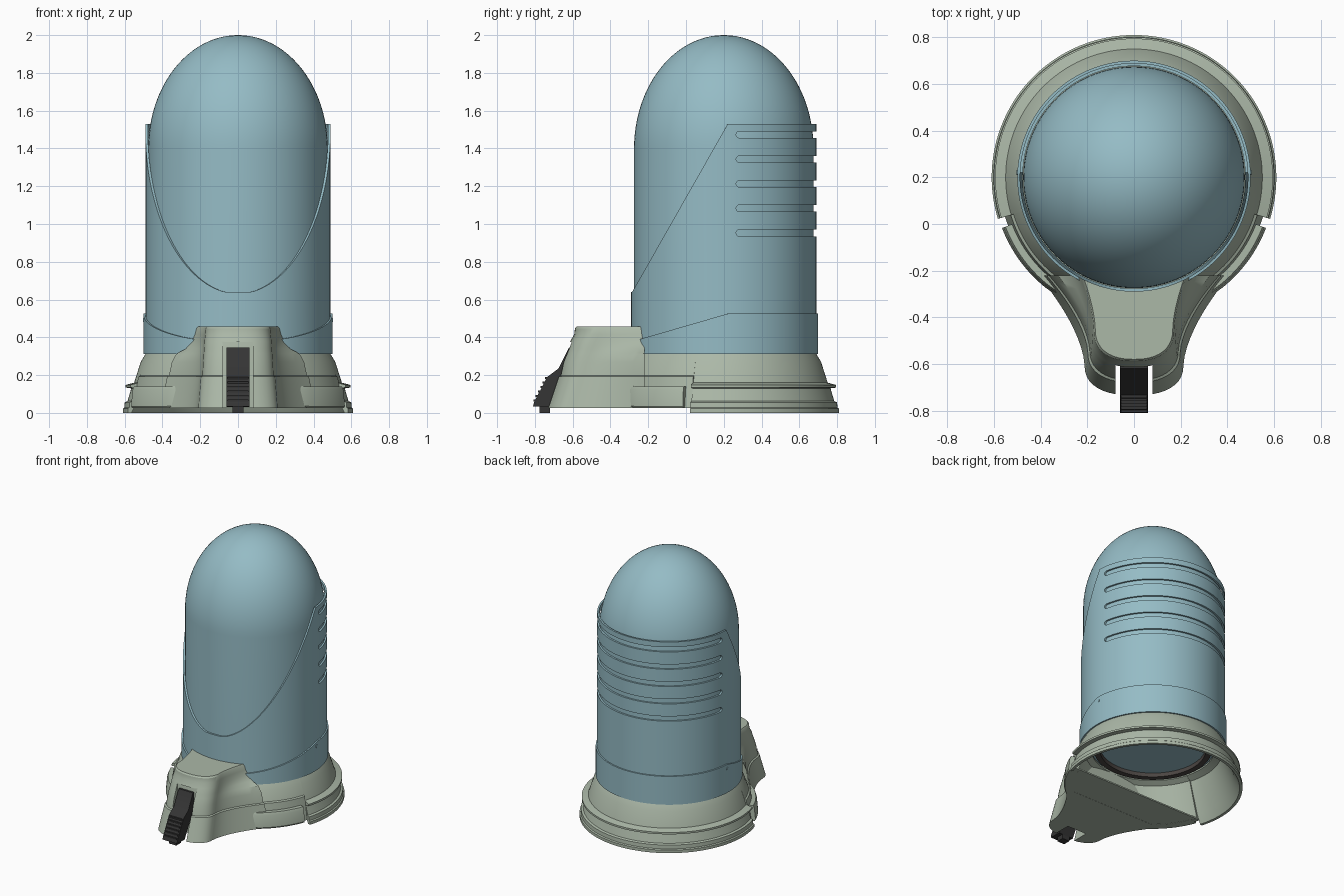
import bpy, bmesh, math
from mathutils import Vector

cube = bpy.data.objects.get("Cube")
if cube:
    bpy.data.objects.remove(cube, do_unlink=True)

AXIS_Y = 0.2  # the round parts share one upright axis


def material(name, rgb):
    m = bpy.data.materials.new(name)
    m.use_nodes = True
    m.diffuse_color = (*rgb, 1)
    m.node_tree.nodes["Principled BSDF"].inputs["Base Color"].default_value = (*rgb, 1)
    return m


BLUE = material("soft blue", (0.30, 0.50, 0.56))
GREEN = material("pale grey green", (0.41, 0.48, 0.39))
BLACK = material("charcoal", (0.035, 0.035, 0.035))
BROWN = material("dark brown grey", (0.07, 0.06, 0.055))


def smooth(ob, angle=30):
    ob.data.shade_smooth()
    ob.data.set_sharp_from_angle(angle=math.radians(angle))


def skin(name, rings, mat, wrap=False):
    """Join closed rings into a solid, capped unless it wraps round."""
    bm = bmesh.new()
    vs = [[bm.verts.new(p) for p in ring] for ring in rings]
    n = len(vs[0])
    for i in range(len(vs) - (not wrap)):
        a, b = vs[i], vs[(i + 1) % len(vs)]
        for j in range(n):
            k = (j + 1) % n
            bm.faces.new((a[j], a[k], b[k], b[j]))
    if not wrap:
        bm.faces.new(vs[0])
        bm.faces.new(vs[-1])
    bmesh.ops.recalc_face_normals(bm, faces=bm.faces)
    me = bpy.data.meshes.new(name)
    bm.to_mesh(me)
    bm.free()
    me.materials.append(mat)
    ob = bpy.data.objects.new(name, me)
    bpy.context.collection.objects.link(ob)
    smooth(ob)
    return ob


def polar(r, t, z):
    return Vector((r * math.cos(t), AXIS_Y + r * math.sin(t), z))


def lathe(name, profile, mat, start=0, end=360, steps=96):
    full = end - start == 360
    count = steps if full else steps + 1
    angles = [math.radians(start + (end - start) * i / steps) for i in range(count)]
    return skin(name, [[polar(r, t, z) for r, z in profile] for t in angles], mat, full)


def sleeve(name, inner, outer, bottom, top_at, mat, steps=144):
    """Thin tube whose top edge height depends on y."""
    rings = []
    for i in range(steps):
        t = math.tau * i / steps
        top = top_at(AXIS_Y + outer * math.sin(t))
        rings.append([polar(inner, t, bottom), polar(outer, t, bottom),
                      polar(outer, t, top), polar(inner, t, top)])
    return skin(name, rings, mat, True)


def box(name, lo, hi, mat):
    corners = [(lo[1], lo[2]), (hi[1], lo[2]), (hi[1], hi[2]), (lo[1], hi[2])]
    return skin(name, [[(x, y, z) for y, z in corners] for x in (lo[0], hi[0])], mat)


def cut(ob, cutter):
    cutter.hide_render = True
    mod = ob.modifiers.new("cut", "BOOLEAN")
    mod.operation = "DIFFERENCE"
    mod.solver = "EXACT"
    mod.object = cutter
    bpy.context.view_layer.objects.active = ob
    bpy.ops.object.modifier_apply(modifier=mod.name)
    bpy.data.objects.remove(cutter, do_unlink=True)
    smooth(ob)


# Capsule: straight wall with an elliptical dome
CAP_R, SPRING, RISE = 0.475, 1.4, 0.6
levels = [(CAP_R, 0.325)]
for i in range(25):
    a = math.radians(89.5) * i / 24
    levels.append((CAP_R * math.cos(a), SPRING + RISE * math.sin(a)))
skin("dome", [[polar(r, math.tau * k / 96, z) for k in range(96)] for r, z in levels], BLUE)

# Back shell, cut by a sloping plane in front and slotted behind
shell = sleeve("back_shell", 0.477, 0.49, 0.31,
               lambda y: min(1.53, max(0.64, 0.64 + (y + 0.285) * 1.76)), BLUE)
for i in range(5):
    z = 0.953 + i * 0.13
    h, tip = 0.018, 0.265
    prof = [(1, z - h), (1, z + h)]
    for k in range(7):
        a = math.pi / 2 + math.pi * k / 6
        prof.append((tip + h + h * math.cos(a), z + h * math.sin(a)))
    slot = skin("slot_cutter", [[(x, y, w) for y, w in prof] for x in (-0.8, 0.8)], BLUE)
    cut(shell, slot)

# Lower collar with a dipped front and one pin per side
sleeve("collar", 0.478, 0.5, 0.312,
       lambda y: min(0.525, 0.525 + (y - 0.22) * 0.29), BLUE)
for s in (-1, 1):
    skin("collar_pin", [[(s * x, 0.22 + 0.011 * math.cos(math.tau * k / 12),
                          0.492 + 0.011 * math.sin(math.tau * k / 12)) for k in range(12)]
                        for x in (0.49, 0.503)], BLUE)

# Hollow base skirt: grooved at the back, plain at the front
inside = [(0.42, 0.30), (0.42, 0.312), (0.49, 0.312), (0.515, 0.27)]
lathe("back_skirt", inside + [(0.55, 0.16), (0.595, 0.148), (0.595, 0.134), (0.565, 0.13),
                              (0.585, 0.062), (0.6, 0.056), (0.602, 0.028), (0.61, 0.022),
                              (0.61, 0), (0.59, 0), (0.555, 0.06), (0.47, 0.28)],
      GREEN, -17, 197)
lathe("front_skirt", inside + [(0.54, 0.198), (0.552, 0.192), (0.578, 0.025),
                               (0.55, 0.025), (0.46, 0.28)], GREEN, 197, 343, 64)

# Flared pads on both sides of the front skirt
for name, a in (("right_pad", 201), ("left_pad", 297)):
    pad = lathe(name, [(0.54, 0.14), (0.59, 0.14), (0.598, 0.122), (0.606, 0.035),
                       (0.6, 0.025), (0.54, 0.025)], GREEN, a, a + 42, 32)
    # slant and tuck in the forward end
    for v in pad.data.vertices:
        t = math.degrees(math.atan2(v.co.y - AXIS_Y, abs(v.co.x)))
        k = max(0, min(1, (-t - 50) / 13)) ** 2
        v.co.x *= 1 - 0.06 * k
        v.co.z = max(0.025, v.co.z + 0.01 * k)

# Floor under the front half
floor_ring = [polar(0.565, math.radians(197 + 146 * k / 48), 0) for k in range(49)]
skin("front_floor", [[(p.x, p.y, z) for p in floor_ring] for z in (0.026, 0.036)], GREEN)


# Nose housing lofted through level outlines
def outline(z, front, wide, back):
    mid, end = front + 0.13, -0.22
    half = []
    for k in range(11):
        a = math.pi / 2 * k / 10
        half.append((wide * math.sin(a) ** 0.85, mid - 0.13 * math.cos(a) ** 0.85
                     if k < 10 else mid))
    for k in range(1, 11):
        t = k / 10
        half.append((wide + (back - wide) * t ** 1.6, mid + (end - mid) * t))
    left = [(-x, y) for x, y in half[:0:-1]]
    return [(x, y, z) for x, y in half + left]


nose = skin("nose_housing", [outline(*row) for row in (
    (0.025, -0.735, 0.212, 0.41), (0.192, -0.68, 0.198, 0.375), (0.198, -0.67, 0.19, 0.365),
    (0.27, -0.655, 0.186, 0.35), (0.315, -0.637, 0.183, 0.325), (0.34, -0.627, 0.181, 0.275),
    (0.38, -0.612, 0.179, 0.245), (0.415, -0.592, 0.175, 0.233), (0.447, -0.588, 0.172, 0.226),
    (0.457, -0.58, 0.166, 0.22))], GREEN)
cut(nose, box("latch_cutter", (-0.08, -0.9, -0.1), (0.08, -0.605, 0.375), GREEN))

# Latch with ribs and a foot tab
latch = [(-0.72, 0.032), (-0.81, 0.035), (-0.805, 0.055), (-0.735, 0.19), (-0.675, 0.235),
         (-0.62, 0.345), (-0.6, 0.345), (-0.6, 0.24)]
skin("latch", [[(x, y, z) for y, z in latch] for x in (-0.06, 0.06)], BLACK)
for i in range(6):
    z = 0.06 + i * 0.024
    y = -0.803 + (z - 0.055) * 0.52
    box("latch_rib", (-0.055, y - 0.008, z), (0.055, y + 0.03, z + 0.011), BLACK)
box("latch_foot", (-0.03, -0.775, 0), (0.03, -0.72, 0.04), BLACK)

# Gasket ring under the capsule
lathe("gasket", [(0.36, 0.295), (0.4, 0.295), (0.4, 0.33), (0.36, 0.33)], BROWN)
